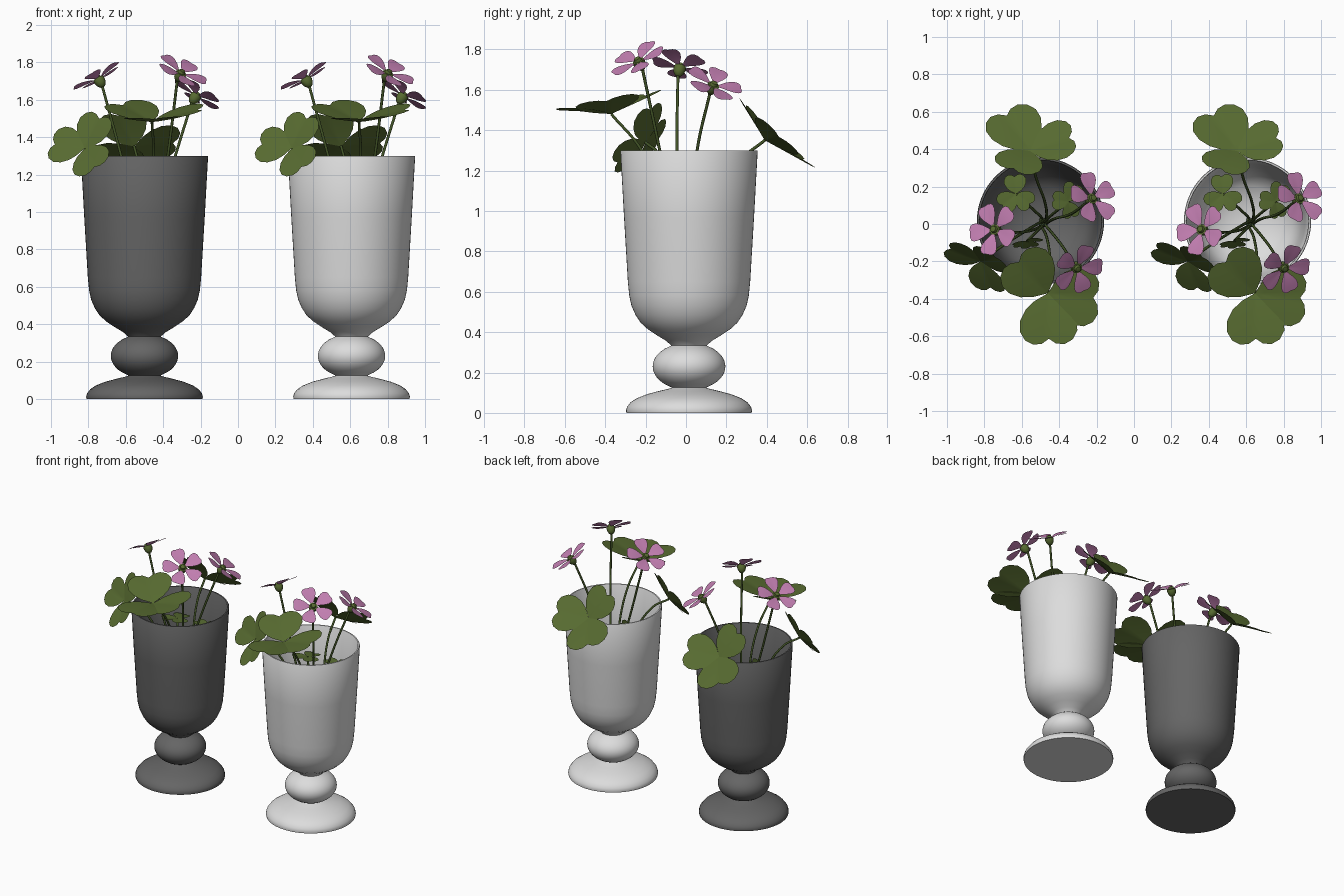
import bpy, bmesh, math
from mathutils import Vector

if "Cube" in bpy.data.objects:
    bpy.data.objects.remove(bpy.data.objects["Cube"])

CX, CY, SHIFT = -0.50, 0.015, 1.107     # left vase centre, offset to the right copy


def material(name, rgb):
    m = bpy.data.materials.new(name)
    m.diffuse_color = (*rgb, 1)
    m.use_nodes = True
    m.node_tree.nodes["Principled BSDF"].inputs["Base Color"].default_value = m.diffuse_color
    return m


DARK = material("dark grey", (0.13, 0.13, 0.13))
LIGHT = material("light grey", (0.72, 0.72, 0.72))
LEAF = material("leaf green", (0.095, 0.145, 0.03))
STEM = material("stem green", (0.055, 0.09, 0.02))
PETAL = material("petal pink", (0.54, 0.21, 0.44))


def to_mesh(bm, name, mat, angle=40):
    me = bpy.data.meshes.new(name)
    bm.to_mesh(me)
    bm.free()
    me.materials.append(mat)
    me.shade_smooth()
    me.set_sharp_from_angle(angle=math.radians(angle))
    return me


def place(name, data, loc=(0, 0, 0)):
    ob = bpy.data.objects.new(name, data)
    ob.location = loc
    bpy.context.collection.objects.link(ob)
    return ob


def lathe(bm, profile, origin=Vector(), axis=Vector((0, 0, 1)), n=64):
    """Revolve (radius, height) points around an axis."""
    q = axis.to_track_quat('Z', 'Y')
    rings = []
    for r, z in profile:
        if r == 0:
            rings.append([bm.verts.new(origin + q @ Vector((0, 0, z)))] * n)
        else:
            rings.append([bm.verts.new(origin + q @ Vector((r * math.cos(2 * math.pi * i / n),
                          r * math.sin(2 * math.pi * i / n), z))) for i in range(n)])
    for a, b in zip(rings, rings[1:]):
        for i in range(n):
            j = (i + 1) % n
            bm.faces.new(list(dict.fromkeys((a[i], a[j], b[j], b[i]))))


# Vases: foot, round knob, tall bowl, open inside
knob = [(0.18 * math.sqrt(1 - (dz / 0.118) ** 2), 0.23 + dz)
        for dz in [-0.103 + 0.206 * i / 14 for i in range(15)]]
profile = ([(0, 0), (0.31, 0), (0.312, 0.012), (0.307, 0.03), (0.29, 0.052), (0.26, 0.072),
            (0.21, 0.092), (0.15, 0.108), (0.10, 0.12), (0.085, 0.125)] + knob +
           [(0.09, 0.336), (0.115, 0.358), (0.16, 0.385), (0.205, 0.415), (0.24, 0.447),
            (0.265, 0.485), (0.285, 0.53), (0.296, 0.58), (0.303, 0.65), (0.322, 0.97),
            (0.34, 1.295), (0.337, 1.3), (0.328, 1.3), (0.325, 1.295), (0.308, 0.97),
            (0.29, 0.65), (0.272, 0.54), (0.24, 0.47), (0.19, 0.425), (0.1, 0.39), (0, 0.38)])
for name, mat, x in (("dark_vase", DARK, CX), ("light_vase", LIGHT, CX + SHIFT)):
    bm = bmesh.new()
    lathe(bm, profile)
    place(name, to_mesh(bm, name, mat), (x, CY, 0))

# Half outlines as (angle in degrees, reach)
HEART = [(0, 0.85), (8, 0.95), (17, 1.0), (27, 0.98), (37, 0.89), (46, 0.73), (54, 0.52), (60, 0.3)]
ROUND = [(0, 0.97), (10, 1.0), (18, 0.98), (24, 0.9), (29, 0.74), (32, 0.5)]


def blade(bm, base, tip, normal, outline, fold, droop, rings=5):
    """A fan shaped leaf or petal reaching from base to tip."""
    d = tip - base
    size = d.length
    d.normalize()
    side = normal.cross(d).normalized()
    up = d.cross(side)
    full = [(-a, r) for a, r in outline[:0:-1]] + outline
    root = bm.verts.new(base)
    rows = []
    for k in range(1, rings + 1):
        row = []
        for a, r in full:
            t = r * k / rings
            x, y = t * math.cos(math.radians(a)), t * math.sin(math.radians(a))
            h = fold * abs(y) - droop * t * t
            row.append(bm.verts.new(base + size * (d * x + side * y + up * h)))
        rows.append(row)
    for i in range(len(full) - 1):
        bm.faces.new((root, rows[0][i], rows[0][i + 1]))
        for a, b in zip(rows, rows[1:]):
            bm.faces.new((a[i], b[i], b[i + 1], a[i + 1]))


# Clover leaves: junction, three tips
leaves = [
    [(-0.82, -0.20, 1.34), (-1.01, -0.13, 1.37), (-0.735, -0.18, 1.53), (-0.765, -0.37, 1.23)],
    [(-0.46, -0.37, 1.48), (-0.64, -0.18, 1.60), (-0.455, -0.655, 1.515), (-0.18, -0.40, 1.57)],
    [(-0.555, 0.39, 1.35), (-0.70, 0.62, 1.25), (-0.655, 0.29, 1.55), (-0.315, 0.48, 1.38)],
    [(-0.63, 0.16, 1.12), (-0.64, 0.27, 1.11), (-0.715, 0.09, 1.13), (-0.545, 0.10, 1.13)],
    [(-0.35, 0.12, 1.14), (-0.31, 0.22, 1.12), (-0.44, 0.13, 1.17), (-0.33, 0.03, 1.13)],
    [(-0.57, -0.09, 1.08), (-0.65, -0.12, 1.08), (-0.55, -0.13, 1.00), (-0.50, -0.08, 1.13)],
]
bm = bmesh.new()
for spec in leaves:
    j, a, b, c = map(Vector, spec)
    n = (b - a).cross(c - a).normalized()
    n = -n if n.z < 0 else n
    for t in (a, b, c):
        blade(bm, j, t, n, HEART, 0.1, 0.06)
leaf_mesh = to_mesh(bm, "clover_leaves", LEAF, 80)

# Flowers: centre, facing direction, spin
flowers = [
    [(-0.745, -0.03, 1.71), (-0.48, 0.20, 0.85), 0.2],
    [(-0.305, -0.235, 1.74), (0.42, -0.42, 0.80), 0.5],
    [(-0.225, 0.135, 1.62), (0.50, 0.32, 0.80), 0.9],
]
petals, cups = bmesh.new(), bmesh.new()
for c, n, spin in flowers:
    c, n = Vector(c), Vector(n).normalized()
    q = n.to_track_quat('Z', 'Y')
    for i in range(5):
        a = spin + i * 2 * math.pi / 5
        d = q @ Vector((math.cos(a), math.sin(a), 0))
        base = c + d * 0.012
        blade(petals, base, base + d * 0.128 + n * 0.034, n, ROUND, 0.06, 0.12)
    # green cup below the petals, small green eye above them
    lathe(cups, [(0, -0.05), (0.014, -0.047), (0.026, -0.03), (0.031, -0.01), (0.029, 0.005),
                 (0.02, 0.006), (0.016, 0.02), (0, 0.024)], c, n, 16)
petal_mesh = to_mesh(petals, "flower_petals", PETAL, 80)
cup_mesh = to_mesh(cups, "flower_cups", LEAF, 60)

# Stems: middle and upper points, all rising from the bottom of the bowl
stems = [
    [(-0.55, -0.035, 1.0), (-0.625, -0.045, 1.3), (-0.725, -0.04, 1.67)],
    [(-0.42, -0.07, 1.0), (-0.375, -0.13, 1.3), (-0.325, -0.215, 1.70)],
    [(-0.42, 0.03, 1.0), (-0.335, 0.055, 1.3), (-0.245, 0.12, 1.59)],
    [(-0.60, -0.05, 1.0), (-0.73, -0.135, 1.28), leaves[0][0]],
    [(-0.46, -0.10, 1.0), (-0.45, -0.22, 1.3), leaves[1][0]],
    [(-0.48, 0.13, 1.0), (-0.53, 0.27, 1.25), leaves[2][0]],
    [(-0.52, 0.06, 0.8), leaves[3][0]],
    [(-0.45, 0.04, 0.8), leaves[4][0]],
    [(-0.51, -0.03, 0.8), leaves[5][0]],
]
stem_curve = bpy.data.curves.new("plant_stems", 'CURVE')
stem_curve.dimensions = '3D'
stem_curve.bevel_depth = 0.0075
stem_curve.bevel_resolution = 2
stem_curve.resolution_u = 8
stem_curve.materials.append(STEM)
for k, pts in enumerate(stems):
    a = k * 2.4
    pts = [(-0.485 + 0.02 * math.cos(a), 0.01 + 0.02 * math.sin(a), 0.39)] + pts
    s = stem_curve.splines.new('BEZIER')
    s.bezier_points.add(len(pts) - 1)
    for bp, p in zip(s.bezier_points, pts):
        bp.co = p
        bp.handle_left_type = bp.handle_right_type = 'AUTO'

# The same plant stands in both vases
for side, x in (("left", 0), ("right", SHIFT)):
    for part, data in (("leaves", leaf_mesh), ("petals", petal_mesh),
                       ("flower_cups", cup_mesh), ("stems", stem_curve)):
        place(f"{side}_{part}", data, (x, 0, 0))
